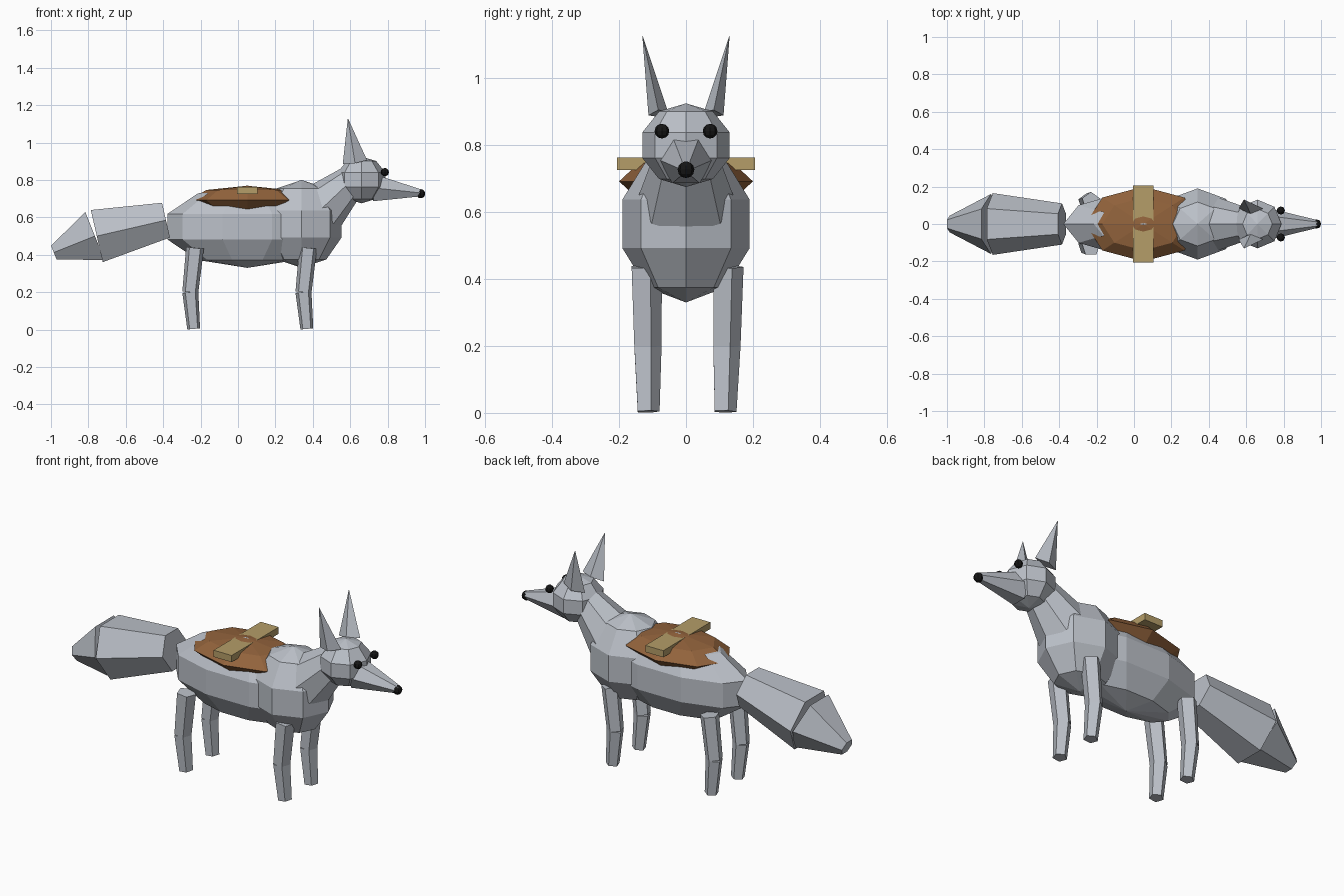
import bpy
import bmesh
import math
from mathutils import Vector, Matrix

if "Cube" in bpy.data.objects:
    bpy.data.objects.remove(bpy.data.objects["Cube"], do_unlink=True)


def material(name, rgb):
    m = bpy.data.materials.new(name)
    m.use_nodes = True
    m.diffuse_color = (*rgb, 1)
    bsdf = next(n for n in m.node_tree.nodes if n.type == "BSDF_PRINCIPLED")
    bsdf.inputs["Base Color"].default_value = (*rgb, 1)
    bsdf.inputs["Roughness"].default_value = 0.9
    return m


FUR = material("grey_fur", (0.50, 0.53, 0.58))
LEATHER = material("brown_leather", (0.29, 0.125, 0.045))
STRAP = material("tan_strap", (0.46, 0.34, 0.14))
BLACK = material("black", (0.008, 0.008, 0.008))


def finish(name, bm, mat):
    bmesh.ops.recalc_face_normals(bm, faces=bm.faces[:])
    me = bpy.data.meshes.new(name)
    bm.to_mesh(me)
    bm.free()
    me.materials.append(mat)
    ob = bpy.data.objects.new(name, me)
    bpy.context.collection.objects.link(ob)
    return ob


def ball(name, centre, radii, mat, segs=8, rings=5):
    """Faceted ellipsoid with vertical poles and a vertex on the x axis."""
    bm = bmesh.new()
    bmesh.ops.create_uvsphere(bm, u_segments=segs, v_segments=rings, radius=1)
    # Put a corner exactly on +x whatever the starting corner is
    v = max(bm.verts, key=lambda p: p.co.x)
    turn = Matrix.Rotation(-math.atan2(v.co.y, v.co.x), 4, "Z")
    place = Matrix.Translation(centre) @ Matrix.Diagonal((*radii, 1)) @ turn
    bm.transform(place)
    return finish(name, bm, mat)


def taper(name, start, end, r_start, r_end, sides, mat=FUR, flat=1.0, phase=0.0):
    """Tapered prism between two points; flat squeezes it sideways."""
    a, b = Vector(start), Vector(end)
    axis = (b - a).normalized()
    fore = Vector((0, 1, 0)).cross(axis).normalized()
    side = axis.cross(fore)
    bm = bmesh.new()
    loops = []
    for c, r in ((a, r_start), (b, r_end)):
        loop = []
        for i in range(sides):
            t = phase + math.tau * i / sides
            loop.append(bm.verts.new(c + side * (r * flat * math.cos(t)) + fore * (r * math.sin(t))))
        loops.append(loop)
        bm.faces.new(loop)
    for i in range(sides):
        j = (i + 1) % sides
        bm.faces.new((loops[0][i], loops[0][j], loops[1][j], loops[1][i]))
    bmesh.ops.remove_doubles(bm, verts=bm.verts[:], dist=0.0001)
    return finish(name, bm, mat)


# Torso, neck and head
ball("body", (0.05, 0, 0.55), (0.45, 0.18, 0.22), FUR, segs=10)
ball("chest", (0.34, 0, 0.565), (0.225, 0.2, 0.235), FUR)
taper("neck", (0.44, 0, 0.64), (0.61, 0, 0.80), 0.145, 0.085, 8)
ball("head", (0.66, 0, 0.80), (0.135, 0.137, 0.125), FUR)
taper("snout", (0.73, 0, 0.757), (0.985, 0, 0.73), 0.082, 0.02, 6)
ball("nose", (0.976, 0, 0.727), (0.025, 0.025, 0.025), BLACK, rings=6)

# Ears and eyes
for side, s in (("left", 1), ("right", -1)):
    taper(side + "_ear", (0.625, s * 0.083, 0.895), (0.588, s * 0.13, 1.127),
          0.066, 0.001, 4, flat=0.45)
    ball(side + "_eye", (0.785, s * 0.072, 0.842), (0.022,) * 3, BLACK, rings=6)

# Two-piece legs
for end, x in (("rear", -0.255), ("front", 0.35)):
    for side, s in (("left", 1), ("right", -1)):
        name = f"{end}_{side}_"
        knee = (x, s * 0.118, 0.2)
        taper(name + "upper_leg", (x + 0.025, s * 0.122, 0.437), knee, 0.05, 0.045, 5)
        taper(name + "lower_leg", knee, (x + 0.018, s * 0.115, 0.004), 0.045, 0.036, 5)

# Bushy tail
taper("tail_base", (-0.385, 0, 0.585), (-0.755, 0, 0.50), 0.11, 0.165, 6)
taper("tail_tip", (-0.765, 0, 0.50), (-0.985, 0, 0.412), 0.16, 0.045, 6)

# Saddle cushion and cross strap
ball("saddle", (0.05, 0, 0.692), (0.31, 0.2, 0.077), LEATHER, rings=4)
bm = bmesh.new()
bmesh.ops.create_cube(bm, size=1)
bm.transform(Matrix.Translation((0.05, 0, 0.744)) @ Matrix.Diagonal((0.11, 0.412, 0.037, 1)))
finish("saddle_strap", bm, STRAP)
